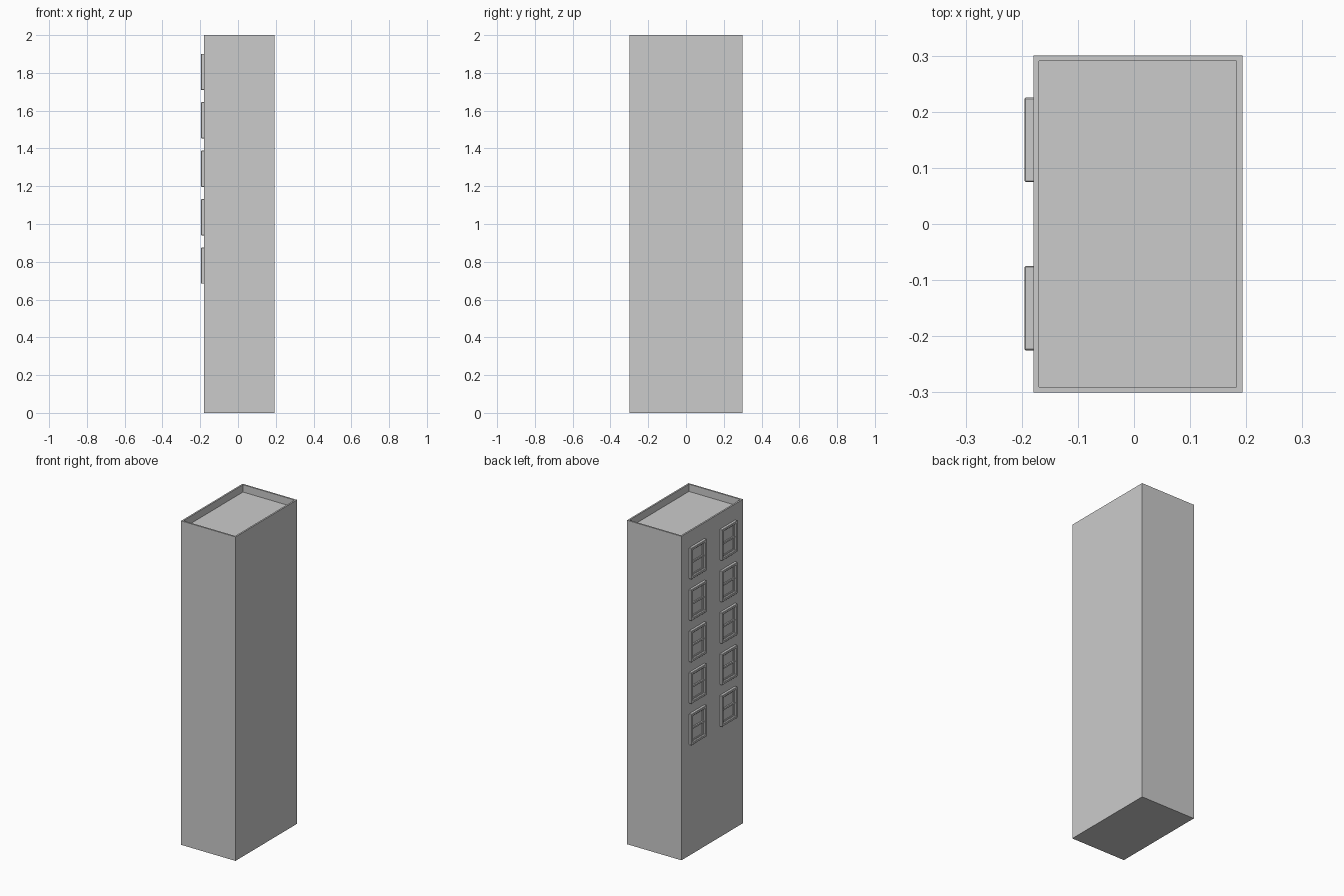
import bpy, bmesh
from mathutils import Vector

if "Cube" in bpy.data.objects:
    bpy.data.objects.remove(bpy.data.objects["Cube"])

X0, X1, HY, H = -0.179, 0.193, 0.30, 2.0   # tower extents
RIM, DEPTH = 0.014, 0.045                  # parapet


def finish(bm, name):
    bmesh.ops.recalc_face_normals(bm, faces=bm.faces)
    me = bpy.data.meshes.new(name)
    bm.to_mesh(me)
    bm.free()
    ob = bpy.data.objects.new(name, me)
    bpy.context.collection.objects.link(ob)
    return ob


def box(bm, lo, hi):
    lo, hi = Vector(lo), Vector(hi)
    vs = bmesh.ops.create_cube(bm, size=1)['verts']
    bmesh.ops.scale(bm, vec=hi - lo, verts=vs)
    bmesh.ops.translate(bm, vec=(lo + hi) / 2, verts=vs)


def frame(bm, y, z, w, h, t, x_out, x_in):
    """Rectangular ring on the -x wall, centred on y, z."""
    rings = []
    for x, inset in ((x_out, 0), (x_out, t), (x_in, t), (x_in, 0)):
        a, b = w / 2 - inset, h / 2 - inset
        rings.append([bm.verts.new((x, y + s * a, z + r * b))
                      for s, r in ((-1, -1), (1, -1), (1, 1), (-1, 1))])
    for i in range(4):
        p, q = rings[i], rings[(i + 1) % 4]
        for j in range(4):
            k = (j + 1) % 4
            bm.faces.new((p[j], p[k], q[k], q[j]))


# tower body with sunken roof
bm = bmesh.new()
box(bm, (X0, -HY, 0), (X1, HY, H))
bm.normal_update()
top = [f for f in bm.faces if f.normal.z > 0.9]
bmesh.ops.inset_region(bm, faces=top, thickness=RIM)
ext = bmesh.ops.extrude_face_region(bm, geom=top)
bmesh.ops.translate(bm, vec=(0, 0, -DEPTH),
                    verts=[v for v in ext['geom'] if isinstance(v, bmesh.types.BMVert)])
bmesh.ops.delete(bm, geom=[f for f in top if f.is_valid], context='FACES')
finish(bm, "tower_body")

# two columns of five sash windows on the -x wall
for row in range(5):
    z = 1.805 - row * 0.2563
    for side in (-1, 1):
        y = side * 0.15
        tag = f"{row + 1}_{'left' if side > 0 else 'right'}"
        bm = bmesh.new()
        frame(bm, y, z, 0.15, 0.192, 0.015, -0.195, X0 + 0.002)
        ob = finish(bm, "window_frame_" + tag)
        bev = ob.modifiers.new("bevel", 'BEVEL')
        bev.width, bev.segments = 0.002, 1
        # inner sash and crossbar
        bm = bmesh.new()
        frame(bm, y, z, 0.122, 0.164, 0.009, -0.184, X0 + 0.002)
        box(bm, (-0.187, y - 0.06, z - 0.005), (X0 + 0.002, y + 0.06, z + 0.005))
        finish(bm, "window_sash_" + tag)
